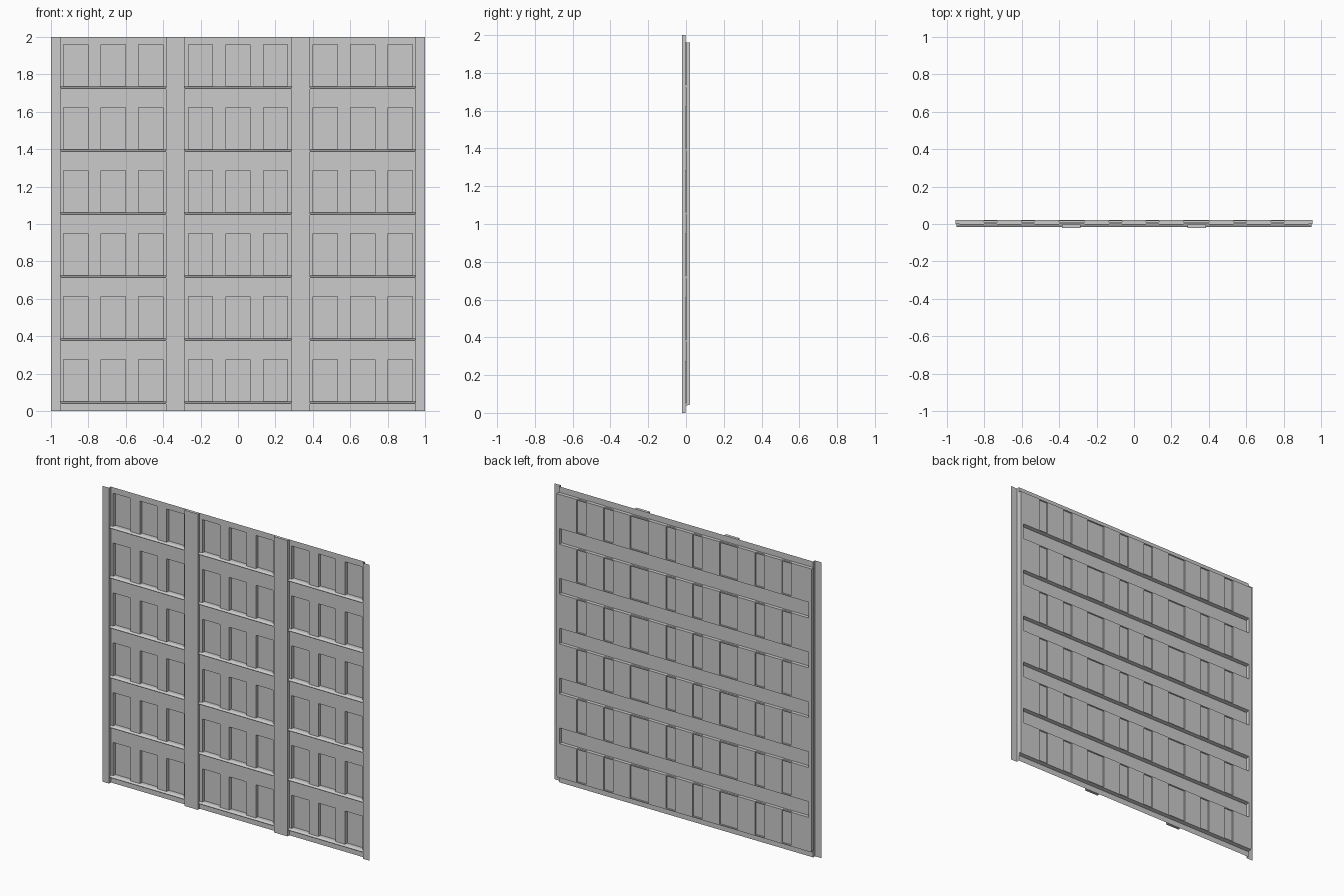
import bpy, bmesh

if "Cube" in bpy.data.objects:
    bpy.data.objects.remove(bpy.data.objects["Cube"], do_unlink=True)

# Single flat colour
grey = bpy.data.materials.new("plain_grey")
grey.use_nodes = True
grey.diffuse_color = (0.6, 0.6, 0.6, 1)
grey.node_tree.nodes["Principled BSDF"].inputs["Base Color"].default_value = grey.diffuse_color

FRONT, WALL, BACK = -0.022, -0.002, 0.022
FLOORS = [0.05 + 0.337 * i for i in range(6)]
WIN_W, WIN_H = 0.13, 0.225
WINDOWS = [bay + off for bay in (-0.667, 0, 0.667) for off in (-0.2, 0, 0.2)]
HALF = 0.95


def finish(name, bm):
    mesh = bpy.data.meshes.new(name)
    bm.to_mesh(mesh)
    bm.free()
    mesh.materials.append(grey)
    obj = bpy.data.objects.new(name, mesh)
    bpy.context.collection.objects.link(obj)
    return obj


def add_box(bm, x0, x1, y0, y1, z0, z1):
    verts = bmesh.ops.create_cube(bm, size=1)["verts"]
    for v in verts:
        v.co.x = x1 if v.co.x > 0 else x0
        v.co.y = y1 if v.co.y > 0 else y0
        v.co.z = z1 if v.co.z > 0 else z0


def sweep(name, profile, offset, closed):
    """Extrude a profile of points along an offset."""
    bm = bmesh.new()
    verts = [bm.verts.new(p) for p in profile]
    if closed:
        face = bm.faces.new(verts)
        made = bmesh.ops.extrude_face_region(bm, geom=[face], use_keep_orig=True)
    else:
        edges = [bm.edges.new(pair) for pair in zip(verts, verts[1:])]
        made = bmesh.ops.extrude_edge_only(bm, edges=edges)
    moved = [g for g in made["geom"] if isinstance(g, bmesh.types.BMVert)]
    bmesh.ops.translate(bm, verts=moved, vec=offset)
    bmesh.ops.recalc_face_normals(bm, faces=bm.faces)
    return finish(name, bm)


# Wall sheet with each window cell pushed back into a recess
xs = sorted([-HALF, HALF] + [c + s * WIN_W / 2 for c in WINDOWS for s in (-1, 1)])
zs = sorted([0, 2] + [z + d for z in FLOORS for d in (0, WIN_H)])
bm = bmesh.new()
grid = [[bm.verts.new((x, WALL, z)) for x in xs] for z in zs]
panes = []
for r in range(len(zs) - 1):
    for c in range(len(xs) - 1):
        face = bm.faces.new((grid[r][c], grid[r][c + 1], grid[r + 1][c + 1], grid[r + 1][c]))
        if r % 2 and c % 2:
            panes.append(face)
pushed = bmesh.ops.extrude_discrete_faces(bm, faces=panes)["faces"]
bmesh.ops.translate(bm, verts=list({v for f in pushed for v in f.verts}), vec=(0, BACK - WALL, 0))
finish("wall_with_window_recesses", bm)

# Backing between the windows of every floor
bm = bmesh.new()
for z in FLOORS:
    for c in range(2, len(xs) - 2, 2):
        add_box(bm, xs[c], xs[c + 1], WALL + 0.001, 0.012, z, z + WIN_H)
finish("pier_backing", bm)

# Upright strips closing both ends at the back
bm = bmesh.new()
for x0, x1 in ((-0.955, xs[1]), (xs[-2], 0.955)):
    add_box(bm, x0, x1, WALL + 0.001, BACK, FLOORS[0], FLOORS[-1] + WIN_H)
finish("back_end_strips", bm)

# Sloped sills in front, running through to the back
for i, z in enumerate(FLOORS):
    profile = [(-HALF, -0.016, z - 0.012), (-HALF, -0.016, z - 0.008), (-HALF, WALL, z),
               (-HALF, BACK, z), (-HALF, BACK, z - 0.006), (-HALF, WALL, z - 0.012)]
    sweep("sill_%d" % (i + 1), profile, (2 * HALF, 0, 0), True)

# Head rails along the back
bm = bmesh.new()
for z in FLOORS:
    add_box(bm, -0.955, 0.955, BACK - 0.006, BACK, z + WIN_H - 0.006, z + WIN_H)
finish("head_rails", bm)

# Posts: closed ones between bays, folded sheets at the ends
for side, label in ((-1, "right"), (1, "left")):
    bm = bmesh.new()
    x = 0.335 * side
    add_box(bm, x - 0.05, x + 0.05, FRONT, WALL, 0, 2)
    finish(label + "_inner_post", bm)
    sweep(label + "_outer_post",
          [(side, FRONT, 0), (side * HALF, FRONT, 0), (side * HALF, WALL, 0)], (0, 0, 2), False)
